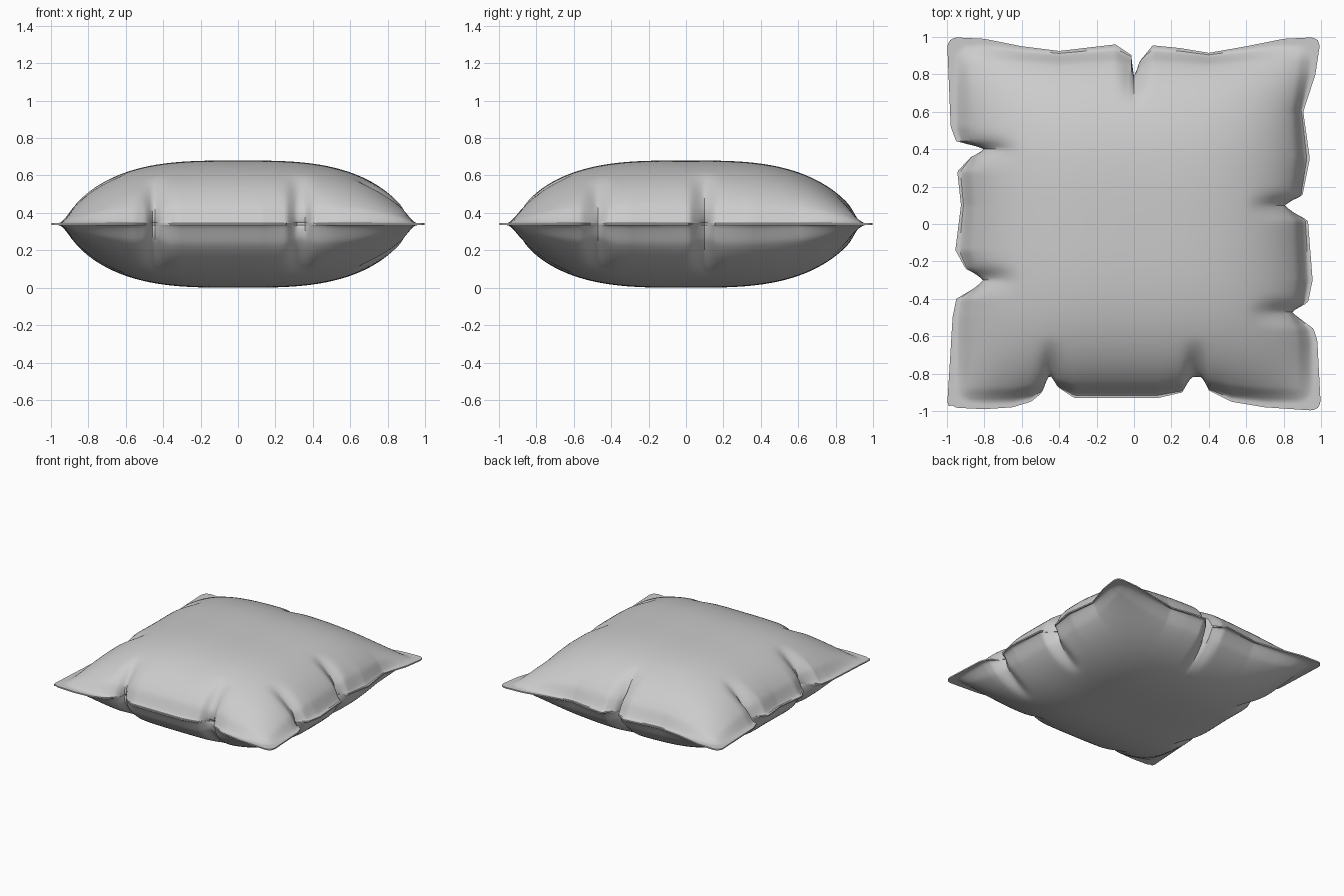
import bpy, bmesh, math

if "Cube" in bpy.data.objects:
    bpy.data.objects.remove(bpy.data.objects["Cube"], do_unlink=True)

N = 140          # grid cells per side
HALF = 0.34      # half thickness of the cushion

# Seam outlines: (position along the side, distance of the seam from the middle)
FRONT = [(-1, .98), (-.8, .99), (-.65, .98), (-.55, .95), (-.49, .9), (-.45, .78),
         (-.41, .87), (-.32, .93), (.13, .93), (.26, .9), (.31, .8), (.36, .8),
         (.4, .89), (.52, .95), (.7, .98), (1, 1)]
BACK = [(-1, 1), (-.8, .99), (-.6, .95), (-.4, .925), (-.1, .96), (-.01, .9), (0, .75),
        (.03, .87), (.1, .955), (.25, .94), (.4, .915), (.6, .95), (.8, .99), (1, 1)]
RIGHT = [(-1, 1), (-.5, .97), (-.4, .95), (-.3, .78), (-.24, .9), (-.14, .955), (.1, .925),
         (.28, .945), (.36, .87), (.4, .77), (.44, .95), (.52, .98), (1, 1)]
LEFT = [(-1, 1), (-.62, .98), (-.56, .96), (-.47, .84), (-.42, .93), (-.3, .955), (.02, .93),
        (.1, .78), (.15, .9), (.35, .94), (.6, .905), (.8, .97), (1, 1)]
# Centres of the pinches in each seam
PINCH = {"front": (-.45, .33), "back": (0,), "right": (-.29, .4), "left": (-.47, .1)}


def lookup(table, t):
    for (a, p), (b, q) in zip(table, table[1:]):
        if t <= b:
            return p + (q - p) * (t - a) / (b - a)
    return table[-1][1]


def smooth(a, b, t):
    t = min(max((t - a) / (b - a), 0), 1)
    return t * t * (3 - 2 * t)


def puff(t):
    """Inflated profile from the middle (1) to the flat seam (0)."""
    return (1 - min(abs(t) / .97, 1) ** 3.2) ** .85 * (1 - .5 * smooth(.88, .98, abs(t)))


def dent(side, across, along):
    """Crease running in from each pinch."""
    amount = sum(math.exp(-((along - c) / .055) ** 2) for c in PINCH[side])
    return 1 - .3 * amount * smooth(.6, .9, across)


def cushion_point(u, v):
    wu, wv = abs(u) ** 7, abs(v) ** 7
    x = u * (1 - wu * (1 - lookup(LEFT if u > 0 else RIGHT, v)))
    y = v * (1 - wv * (1 - lookup(BACK if v > 0 else FRONT, u)))
    # Round the four corners
    r = .94
    cx, cy = abs(x) - r, abs(y) - r
    if cx > 0 and cy > 0:
        k = max(cx, cy) / math.hypot(cx, cy)
        x = math.copysign(r + cx * k, x)
        y = math.copysign(r + cy * k, y)
    h = puff(u) * puff(v)
    h *= dent("left" if u > 0 else "right", abs(u), v)
    h *= dent("back" if v > 0 else "front", abs(v), u)
    return x, y, HALF * max(h, .015)


# Upper and lower skins share the same grid and are joined by a thin seam
bm = bmesh.new()
skins = {}
for sign in (1, -1):
    grid = []
    for j in range(N + 1):
        row = []
        for i in range(N + 1):
            x, y, h = cushion_point(2 * i / N - 1, 2 * j / N - 1)
            row.append(bm.verts.new((x, y, HALF + sign * h)))
        grid.append(row)
    skins[sign] = grid
    for j in range(N):
        for i in range(N):
            quad = [grid[j][i], grid[j][i + 1], grid[j + 1][i + 1], grid[j + 1][i]]
            bm.faces.new(quad[::sign])

# Seam strip around the rim
rim = ([(0, i) for i in range(N)] + [(j, N) for j in range(N)]
       + [(N, N - i) for i in range(N)] + [(N - j, 0) for j in range(N)])
for (a, b), (c, d) in zip(rim, rim[1:] + rim[:1]):
    top, low = skins[1], skins[-1]
    bm.faces.new([low[a][b], low[c][d], top[c][d], top[a][b]])
bmesh.ops.recalc_face_normals(bm, faces=bm.faces)

mesh = bpy.data.meshes.new("cushion")
bm.to_mesh(mesh)
bm.free()
cushion = bpy.data.objects.new("cushion", mesh)
bpy.context.collection.objects.link(cushion)

# Plain grey fabric
fabric = bpy.data.materials.new("grey fabric")
fabric.use_nodes = True
fabric.diffuse_color = (.6, .6, .6, 1)
fabric.node_tree.nodes["Principled BSDF"].inputs["Base Color"].default_value = (.6, .6, .6, 1)
mesh.materials.append(fabric)

bpy.context.view_layer.objects.active = cushion
cushion.select_set(True)
bpy.ops.object.shade_smooth_by_angle(angle=math.radians(40))
